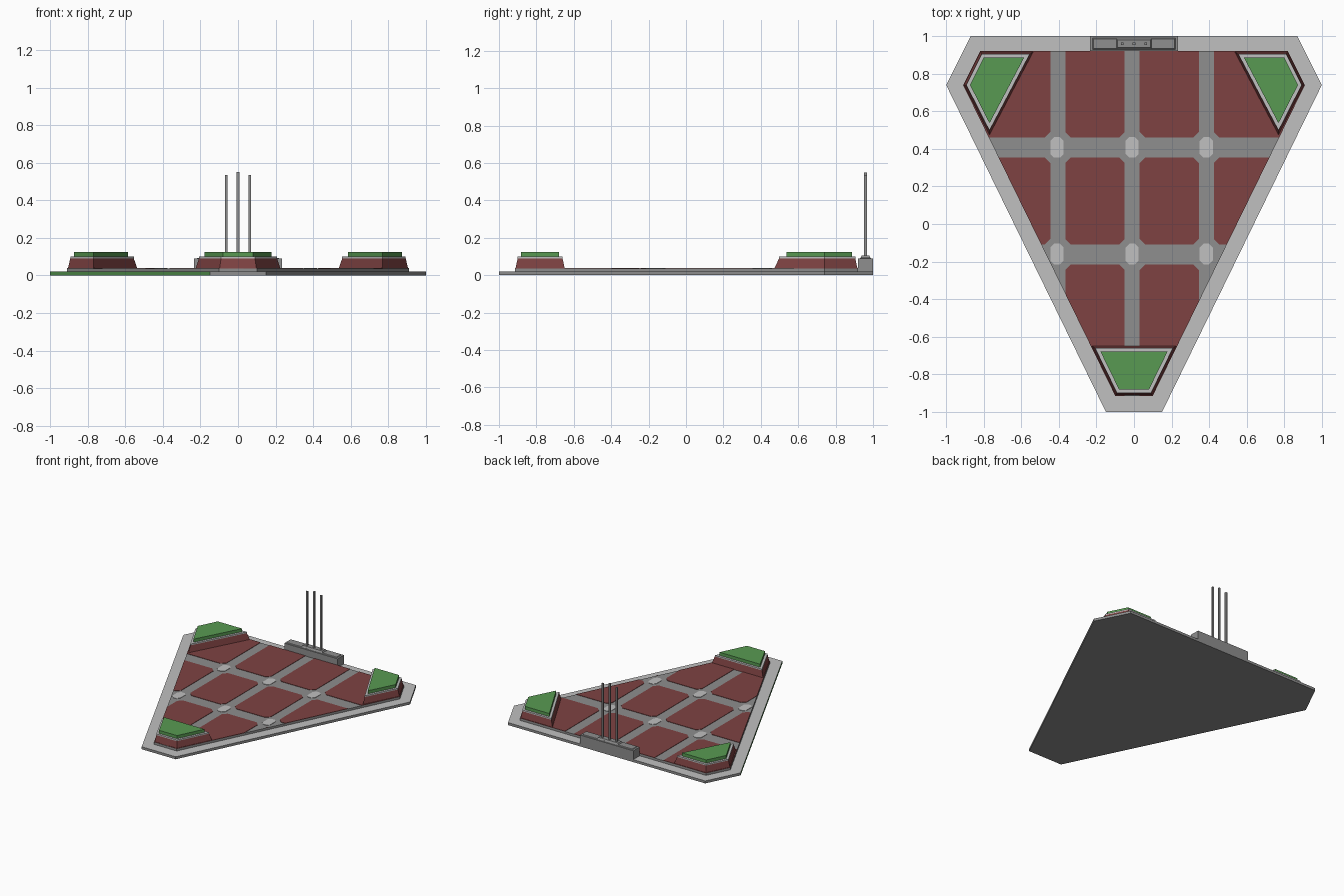
import bpy, bmesh
from mathutils import Vector

if "Cube" in bpy.data.objects:
    bpy.data.objects.remove(bpy.data.objects["Cube"])


def mat(name, hex_code):
    m = bpy.data.materials.new(name)
    srgb = [int(hex_code[i:i + 2], 16) / 255 for i in (0, 2, 4)]
    m.diffuse_color = [((c + 0.055) / 1.055) ** 2.4 for c in srgb] + [1]
    m.use_nodes = True
    m.node_tree.nodes["Principled BSDF"].inputs["Base Color"].default_value = m.diffuse_color
    return m


LIGHT = mat("light grey", "C0C0C0")
GREY = mat("mid grey", "8E8E8E")
RED = mat("brick red", "7E4242")
GREEN = mat("green", "589A52")


def inset(poly, d):
    """Shrink a counter-clockwise convex outline by d."""
    out, n = [], len(poly)
    for i in range(n):
        a, b, c = (Vector(poly[j % n]) for j in (i - 1, i, i + 1))
        e, f = (b - a).normalized(), (c - b).normalized()
        n1, n2 = Vector((-e.y, e.x)), Vector((-f.y, f.x))
        out.append(tuple(b + (n1 + n2) * d / (1 + n1.dot(n2))))
    return out


def clip(poly, outline):
    """Cut a polygon to a counter-clockwise convex outline."""
    for i, b in enumerate(outline):
        a = outline[i - 1]
        side = lambda p: (b[0] - a[0]) * (p[1] - a[1]) - (b[1] - a[1]) * (p[0] - a[0])
        out = []
        for j, q in enumerate(poly):
            p = poly[j - 1]
            sp, sq = side(p), side(q)
            if sp * sq < 0:
                t = sp / (sp - sq)
                out.append((p[0] + t * (q[0] - p[0]), p[1] + t * (q[1] - p[1])))
            if sq >= 0:
                out.append(q)
        poly = out
        if len(poly) < 3:
            return []
    return poly


def prism(name, poly, z0, z1, material, taper=0.0):
    """Extrude an outline from z0 to z1, optionally narrowing to the top."""
    bm = bmesh.new()
    lo = [bm.verts.new((x, y, z0)) for x, y in poly]
    hi = [bm.verts.new((x, y, z1)) for x, y in (inset(poly, taper) if taper else poly)]
    n = len(poly)
    bm.faces.new(lo[::-1])
    bm.faces.new(hi)
    for i in range(n):
        k = (i + 1) % n
        bm.faces.new((lo[i], lo[k], hi[k], hi[i]))
    me = bpy.data.meshes.new(name)
    bm.to_mesh(me)
    bm.free()
    me.materials.append(material)
    ob = bpy.data.objects.new(name, me)
    bpy.context.collection.objects.link(ob)
    return ob


def rect(x0, x1, y0, y1, c=0.0):
    """Rectangle outline with corners cut by c."""
    if not c:
        return [(x0, y0), (x1, y0), (x1, y1), (x0, y1)]
    return [(x0 + c, y0), (x1 - c, y0), (x1, y0 + c), (x1, y1 - c),
            (x1 - c, y1), (x0 + c, y1), (x0, y1 - c), (x0, y0 + c)]


def mirrored(poly):
    return [(-x, y) for x, y in reversed(poly)]


# Base slab; its left slanted side is green
slab = prism("base_slab", [(-.15, -1), (.15, -1), (1, .74), (.87, 1), (-.87, 1), (-1, .74)],
             0, .02, LIGHT)
slab.data.materials.append(GREEN)
slab.data.materials.append(GREY)
for f in slab.data.polygons:
    if abs(f.normal.z) < .5:
        f.material_index = 1 if f.normal.x < -.5 and f.normal.y < -.1 else 2
    elif f.normal.z < 0:
        f.material_index = 2

# Raised deck
deck = [(-.1, -.915), (.1, -.915), (.91, .74), (.82, .92), (-.82, .92), (-.91, .74)]
prism("deck", deck, .02, .037, GREY)

# Red floor tiles between the grey strips, and pale studs at the crossings
columns = [(-.95, -.445), (-.365, -.05), (.03, .345), (.425, .95)]
rows = [(-.95, -.215), (-.11, .355), (.46, .95)]
for x0, x1 in columns:
    for y0, y1 in rows:
        tile = clip(rect(x0, x1, y0, y1, .03), deck)
        if tile:
            prism("floor_tile", tile, .036, .04, RED)
for x in (-.41, -.01, .385):
    for y in (.408, -.16):
        stud = clip(rect(x - .035, x + .035, y - .055, y + .055, .02), deck)
        prism("floor_stud", stud, .036, .04, LIGHT)

# Three corner blocks: red plinth, pale trim, green cap
right = [(.77, .465), (.91, .74), (.82, .92), (.53, .92)]
front = [(-.1, -.915), (.1, -.915), (.232, -.645), (-.232, -.645)]
for side, poly in (("right", right), ("left", mirrored(right)), ("front", front)):
    prism(side + "_plinth", poly, .02, .09, RED, .015)
    prism(side + "_trim", inset(poly, .015), .09, .1, LIGHT)
    prism(side + "_cap", inset(poly, .033), .1, .125, GREEN)

# Mast housing on the rear edge with three masts
prism("mast_housing", rect(-.235, .235, .92, 1), .0, .09, GREY)
prism("mast_housing_panel", rect(-.22, .22, .93, .99), .09, .094, GREY, .004)
prism("mast_mount", rect(-.095, .095, .932, .988), .09, .105, GREY, .008)
for x, top in ((-.062, .535), (0, .55), (.062, .535)):
    prism("mast", rect(x - .007, x + .007, .953, .967), .1, top, GREY)
